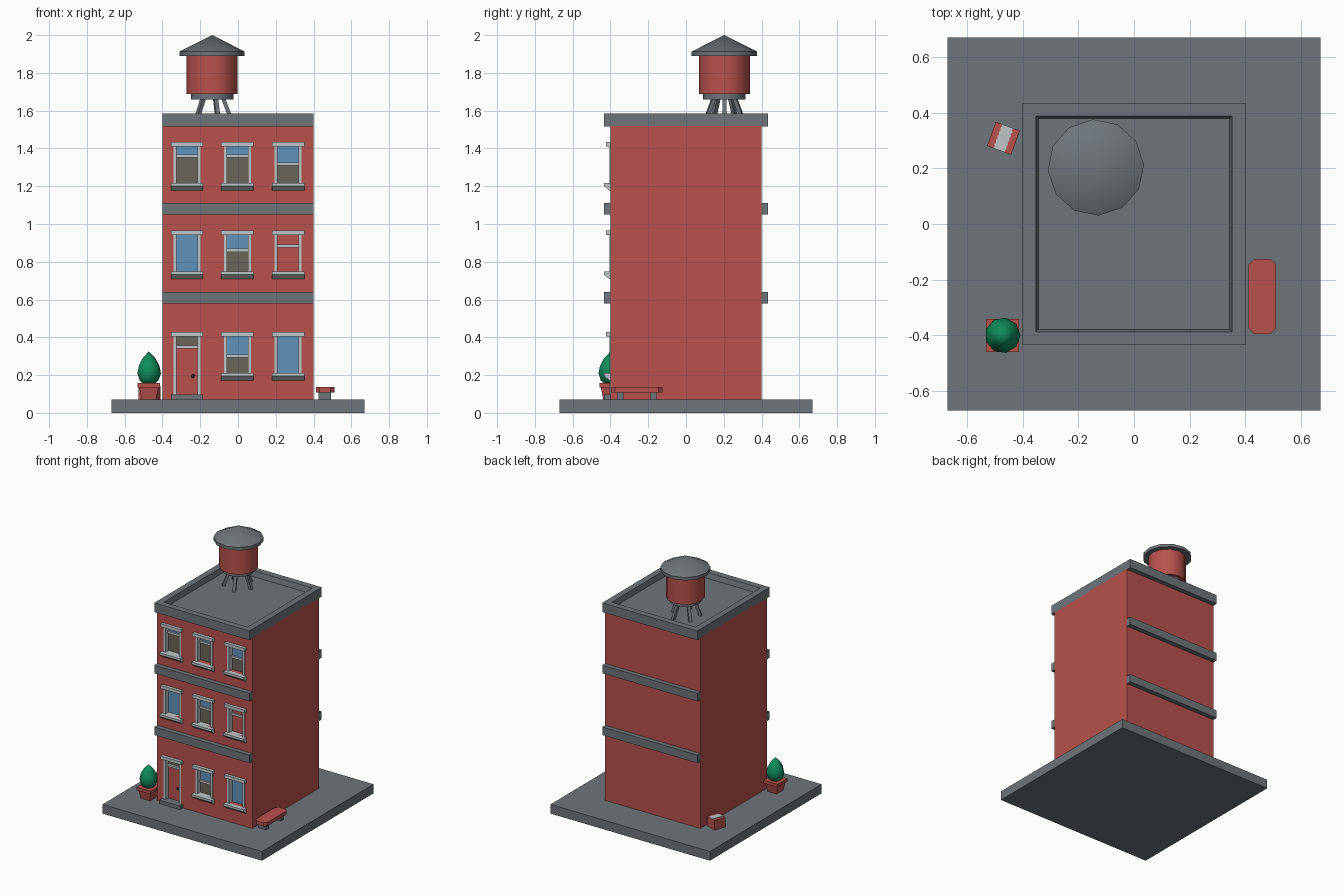
import bpy, bmesh, math
from mathutils import Matrix, Vector

if "Cube" in bpy.data.objects:
    bpy.data.objects.remove(bpy.data.objects["Cube"], do_unlink=True)


def material(name, r, g, b):
    m = bpy.data.materials.new(name)
    m.use_nodes = True
    m.diffuse_color = (r, g, b, 1)
    m.node_tree.nodes["Principled BSDF"].inputs["Base Color"].default_value = (r, g, b, 1)
    return m


RED = material("brick red", 0.48, 0.085, 0.075)
GREY = material("stone grey", 0.155, 0.178, 0.195)
LIGHT = material("pale trim", 0.52, 0.56, 0.57)
BLUE = material("glass blue", 0.115, 0.29, 0.5)
DARK = material("dark pane", 0.14, 0.13, 0.1)
GREEN = material("leaf green", 0.005, 0.26, 0.105)
KNOB = material("knob brown", 0.12, 0.03, 0.025)


def finish(name, bm, mat, smooth=None):
    bmesh.ops.recalc_face_normals(bm, faces=bm.faces)
    me = bpy.data.meshes.new(name)
    bm.to_mesh(me)
    bm.free()
    ob = bpy.data.objects.new(name, me)
    bpy.context.collection.objects.link(ob)
    me.materials.append(mat)
    if smooth:
        bpy.ops.object.select_all(action='DESELECT')
        ob.select_set(True)
        bpy.context.view_layer.objects.active = ob
        bpy.ops.object.shade_smooth_by_angle(angle=math.radians(smooth))
    return ob


def add_box(bm, x, y, z):
    """Box from (min, max) pairs."""
    size = [b - a for a, b in (x, y, z)]
    mid = [(a + b) / 2 for a, b in (x, y, z)]
    return bmesh.ops.create_cube(bm, size=1, matrix=Matrix.Translation(mid) @ Matrix.Diagonal((*size, 1)))


def box(name, x, y, z, mat):
    bm = bmesh.new()
    add_box(bm, x, y, z)
    return finish(name, bm, mat)


def prism(name, outline, axis_vec, mat):
    """Flat outline pushed along a vector."""
    bm = bmesh.new()
    f = bm.faces.new([bm.verts.new(p) for p in outline])
    ext = bmesh.ops.extrude_face_region(bm, geom=[f])
    bmesh.ops.translate(bm, vec=axis_vec, verts=[v for v in ext["geom"] if isinstance(v, bmesh.types.BMVert)])
    return finish(name, bm, mat)


def lathe(name, profile, centre, sides, mat, smooth=40, turn=0.0):
    """Solid of revolution from (radius, z) points, capped at open ends."""
    bm = bmesh.new()
    rings = []
    for r, z in profile:
        n = sides if r > 0 else 1
        rings.append([bm.verts.new((centre[0] + r * math.cos(turn + math.tau * i / sides),
                                    centre[1] + r * math.sin(turn + math.tau * i / sides), z)) for i in range(n)])
    for a, b in zip(rings, rings[1:]):
        for i in range(sides):
            j = (i + 1) % sides
            if len(b) == 1:
                bm.faces.new((a[i], a[j], b[0]))
            else:
                bm.faces.new((a[i], a[j], b[j], b[i]))
    for ring in (rings[0], rings[-1]):
        if len(ring) > 1:
            bm.faces.new(ring)
    return finish(name, bm, mat, smooth)


# Ground slab and building body
box("ground_slab", (-.67, .67), (-.67, .67), (0, .07), GREY)
body = box("building_body", (-.4, .4), (-.4, .4), (.07, 1.52), RED)
for i, z in enumerate((.58, 1.05)):
    for side, y in (("front", (-.435, -.399)), ("back", (.399, .435))):
        box(f"{side}_band_{i + 1}", (-.4, .4), y, (z, z + .061), GREY)

# Roof cornice with a sunken deck
bm = bmesh.new()
add_box(bm, (-.4, .4), (-.435, .435), (1.515, 1.585))
bm.normal_update()
top = [f for f in bm.faces if f.normal.z > .9]
bmesh.ops.inset_region(bm, faces=top, thickness=.067)
bmesh.ops.inset_region(bm, faces=top, thickness=.013, depth=-.04)
finish("roof_cornice", bm, GREY)

# Window and door layout: x centre, lintel top, and pane type
COLS = (-.27, -.003, .265)
TOPS = (.428, .965, 1.434)
HALF, JAMB = .056, .072
GLASS = -.362
# (lower colour, upper colour, distance of dividing bar below lintel) per column
PANES = (
    (None, (DARK, BLUE, .095), (BLUE, BLUE, 0)),
    ((BLUE, BLUE, 0), (DARK, BLUE, .072), (RED, RED, .05)),
    ((DARK, BLUE, .042), (DARK, BLUE, .042), (DARK, BLUE, .085)),
)
cut = bmesh.new()


def surround(tag, cx, z0, z1):
    """Lintel, jambs and a wall opening."""
    box(f"{tag}_lintel", (cx - .086, cx + .086), (-.423, -.37), (z1, z1 + .024), LIGHT)
    for side, s in (("right", -1), ("left", 1)):
        xs = sorted((cx + s * HALF, cx + s * JAMB))
        box(f"{tag}_{side}_jamb", xs, (-.405, -.358), (z0, z1 + .002), LIGHT)
    add_box(cut, (cx - JAMB + .001, cx + JAMB - .001), (-.5, -.36), (z0, z1))


def pane(name, cx, z0, z1, mat):
    box(name, (cx - HALF, cx + HALF), (GLASS - .005, GLASS + .003), (z0, z1), mat)


for r, row in enumerate(PANES):
    for c, spec in enumerate(row):
        if not spec:
            continue
        cx, z1 = COLS[c], TOPS[r] - .024
        z0 = TOPS[r] - .217
        tag = f"window_{r + 1}_{c + 1}"
        surround(tag, cx, z0, z1)
        # Sill with an undercut front
        x = cx - .086
        prism(f"{tag}_sill", [(x, -.365, z0), (x, -.434, z0), (x, -.434, z0 - .016),
                              (x, -.405, z0 - .04), (x, -.365, z0 - .04)], (.172, 0, 0), LIGHT)
        low, high, drop = spec
        if drop:
            zb = z1 - drop
            pane(f"{tag}_lower_pane", cx, z0, zb - .008, low)
            pane(f"{tag}_upper_pane", cx, zb - .008, z1, high)
            box(f"{tag}_bar", (cx - HALF, cx + HALF), (-.38, -.36), (zb - .016, zb), LIGHT)
        else:
            pane(f"{tag}_pane", cx, z0, z1, low)

# Front door
dx, dz = COLS[0], TOPS[0] - .024
surround("door", dx, .07, dz)
pane("door_transom", dx, .35, dz, DARK)
box("door_bar", (dx - HALF, dx + HALF), (-.385, -.36), (.342, .357), LIGHT)
box("door_leaf", (dx - HALF, dx + HALF), (-.372, -.358), (.07, .343), RED)
box("door_step", (dx - .086, dx + .086), (-.435, -.36), (.07, .097), GREY)
bm = bmesh.new()
bmesh.ops.create_icosphere(bm, subdivisions=1, radius=.011, matrix=Matrix.Translation((dx + .032, -.382, .195)))
finish("door_knob", bm, KNOB)

# Carve the openings
cutter = finish("opening_cutter", cut, RED)
cutter.hide_render = True
mod = body.modifiers.new("openings", 'BOOLEAN')
mod.object = cutter
mod.solver = 'EXACT'
bpy.context.view_layer.objects.active = body
bpy.ops.object.modifier_apply(modifier=mod.name)
bpy.data.objects.remove(cutter, do_unlink=True)

# Water tank
tank = Vector((-.137, .203, 0))
lathe("tank_base", [(.112, 1.66), (.112, 1.69)], tank, 12, GREY)
lathe("tank_barrel", [(.135, 1.688), (.135, 1.892)], tank, 12, RED)
lathe("tank_roof", [(.173, 1.89), (.173, 1.913), (0, 2)], tank, 12, GREY, turn=.06)
for i in range(5):
    a = math.tau * i / 5
    out, side = Vector((math.cos(a), math.sin(a), 0)), Vector((-math.sin(a), math.cos(a), 0))
    foot = tank + out * .105 + Vector((0, 0, 1.543))
    outline = [foot + out * p * .011 + side * q * .011 for p, q in ((-1, -1), (1, -1), (1, 1), (-1, 1))]
    prism(f"tank_leg_{i + 1}", outline, Vector((0, 0, .118)) - out * .045, GREY)

# Potted shrub
pot = (-.472, -.4)
q = math.sqrt(2)
lathe("pot_body", [(.038 * q, .07), (.052 * q, .14)], pot, 4, RED, 20, math.pi / 4)
lathe("pot_rim", [(.059 * q, .135), (.059 * q, .157)], pot, 4, RED, 20, math.pi / 4)
lathe("shrub", [(.025, .15), (.052, .172), (.064, .21), (.056, .25), (.034, .29), (0, .325)],
      pot, 9, GREEN, 50)

# Bench with clipped corners
bx, by, hx, hy, c = .461, -.26, .049, .135, .02
corners = []
for sx, sy in ((1, 1), (-1, 1), (-1, -1), (1, -1)):
    pair = [(bx + sx * hx, by + sy * (hy - c), .108), (bx + sx * (hx - c), by + sy * hy, .108)]
    corners += pair if sx * sy > 0 else pair[::-1]
prism("bench_seat", corners, (0, 0, .028), RED)
for side, s in (("front", -1), ("back", 1)):
    y = by + s * .088
    box(f"bench_{side}_leg", (.427, .492), (y - .016, y + .016), (.07, .11), GREY)

# Small crate with a pale zigzag strip on its lid
crate = box("crate", (-.046, .046), (-.046, .046), (.07, .143), RED)
teeth = [(.024 - .005 * (i % 2), -.046 + .092 * i / 12, .143) for i in range(13)]
strip = prism("crate_strip", teeth + [(-x, y, z) for x, y, z in reversed(teeth)], (0, 0, .003), LIGHT)
for ob in (crate, strip):
    ob.location = (-.469, .308, 0)
    ob.rotation_euler.z = math.radians(-20)
